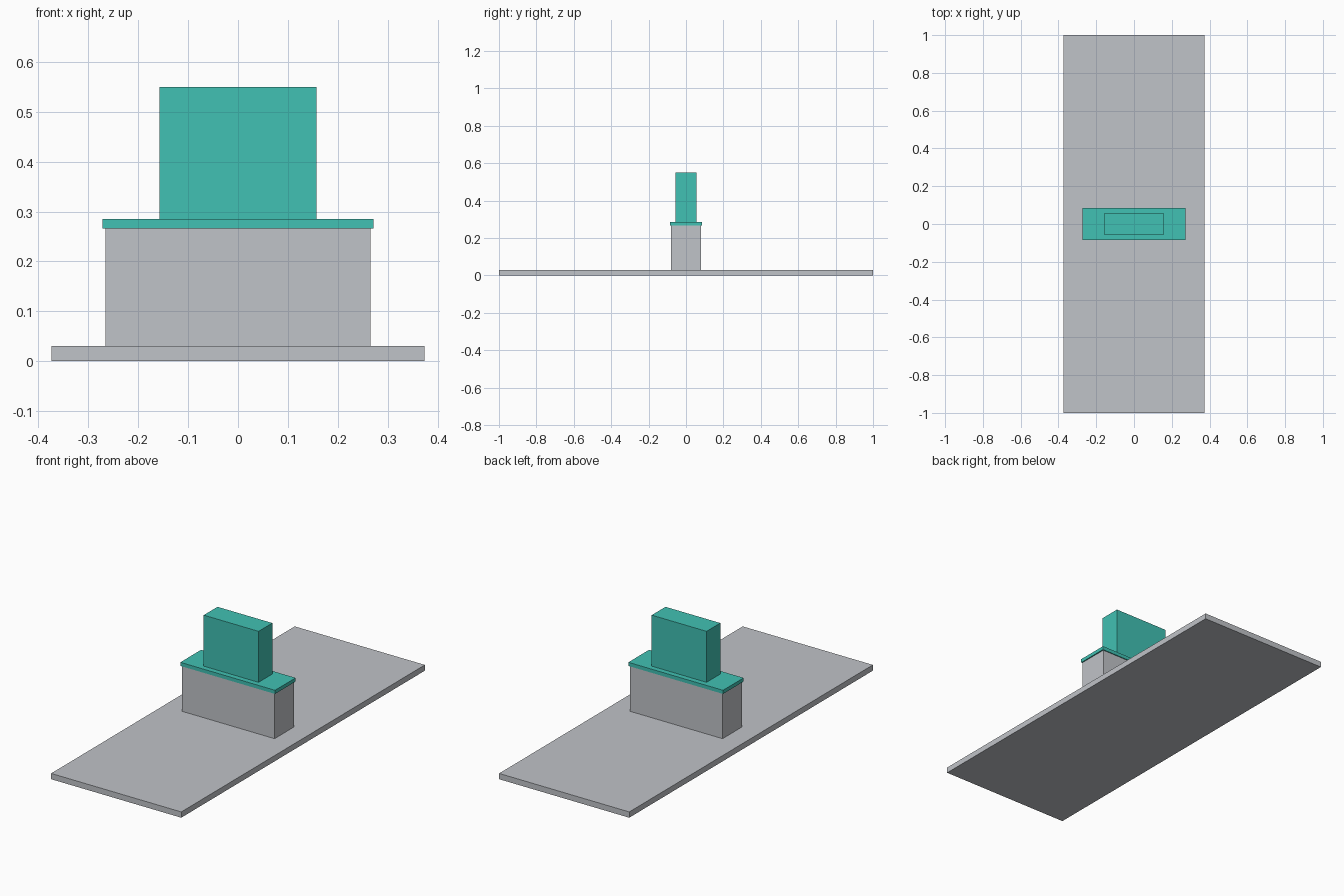
import bpy

if "Cube" in bpy.data.objects:
    bpy.data.objects.remove(bpy.data.objects["Cube"])


def material(name, rgb):
    m = bpy.data.materials.new(name)
    m.diffuse_color = (*rgb, 1.0)
    m.use_nodes = True
    m.node_tree.nodes["Principled BSDF"].inputs["Base Color"].default_value = m.diffuse_color
    return m


grey = material("pale_grey", (0.527, 0.546, 0.578))
teal = material("teal", (0.053, 0.533, 0.451))


def box(name, width, depth, z0, z1, mat):
    bpy.ops.mesh.primitive_cube_add(size=1, location=(0, 0, (z0 + z1) / 2))
    ob = bpy.context.object
    ob.name = name
    ob.scale = (width, depth, z1 - z0)
    bpy.ops.object.transform_apply(location=False, rotation=False, scale=True)
    ob.data.materials.append(mat)
    return ob


# Long ground slab
box("ground_slab", 0.748, 2.0, 0.0, 0.03, grey)
# Block standing across the middle of the slab
box("pedestal", 0.532, 0.159, 0.03, 0.266, grey)
# Thin overhanging cap on the pedestal
box("cap_plate", 0.544, 0.169, 0.266, 0.285, teal)
# Upright tablet, running down through the pedestal into the slab
box("upright_tablet", 0.315, 0.113, 0.001, 0.55, teal)
